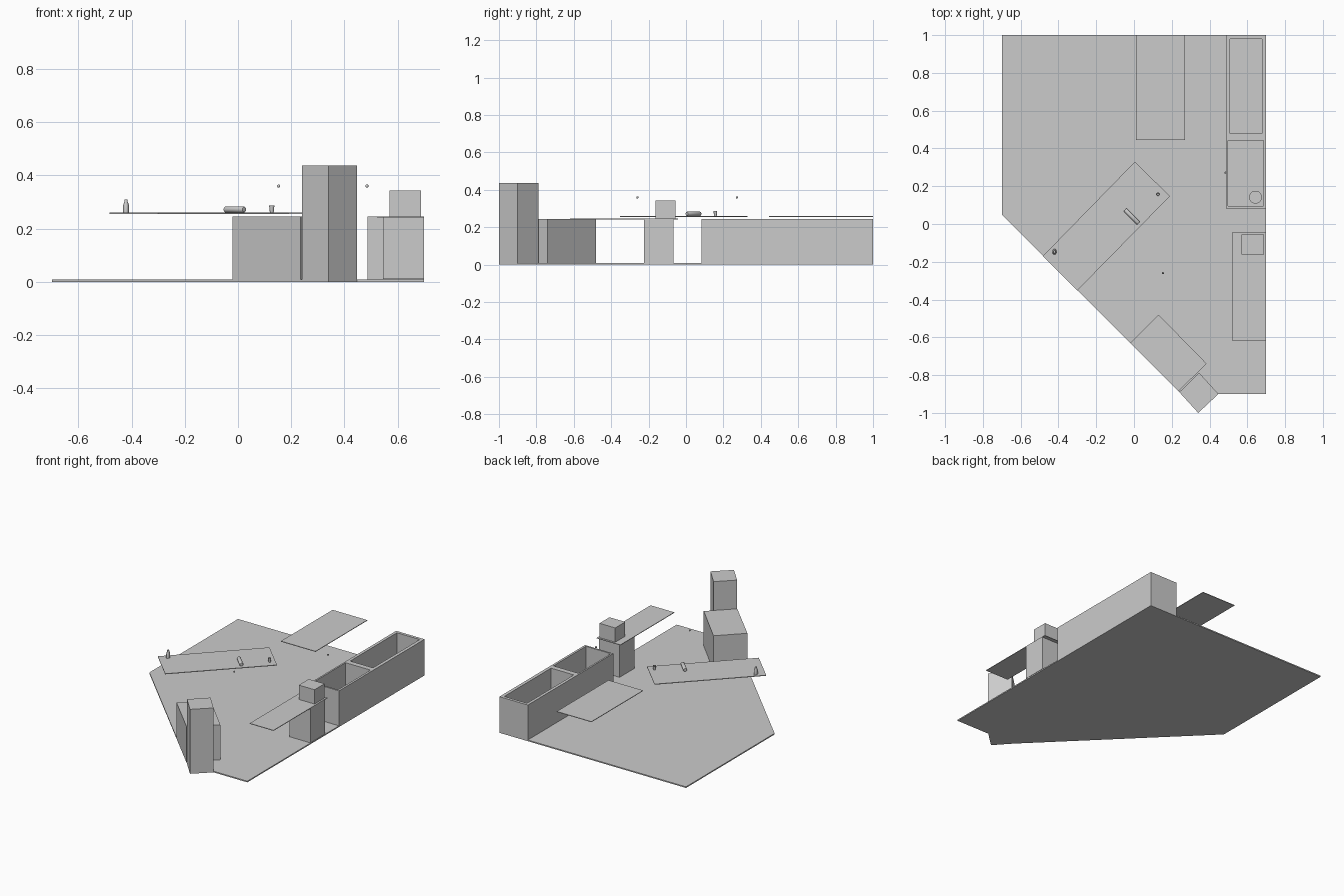
import bpy, bmesh, math
from mathutils import Vector

if "Cube" in bpy.data.objects:
    bpy.data.objects.remove(bpy.data.objects["Cube"])


def prism(name, outline, z0, z1):
    """Extrude a flat outline upward from z0 to z1."""
    bm = bmesh.new()
    face = bm.faces.new([bm.verts.new((x, y, z0)) for x, y in outline])
    ext = bmesh.ops.extrude_face_region(bm, geom=[face])["geom"]
    bmesh.ops.translate(bm, vec=(0, 0, z1 - z0),
                        verts=[v for v in ext if isinstance(v, bmesh.types.BMVert)])
    bmesh.ops.recalc_face_normals(bm, faces=bm.faces)
    mesh = bpy.data.meshes.new(name)
    bm.to_mesh(mesh)
    bm.free()
    ob = bpy.data.objects.new(name, mesh)
    bpy.context.collection.objects.link(ob)
    return ob


def block(name, x0, x1, y0, y1, z0, z1):
    return prism(name, [(x0, y0), (x1, y0), (x1, y1), (x0, y1)], z0, z1)


def lathe(name, profile, loc, rot=(0, 0, 0), n=16):
    """Turn a (radius, height) profile that starts and ends on the axis."""
    bm = bmesh.new()
    vs = [bm.verts.new((r, 0, z)) for r, z in profile]
    es = [bm.edges.new(p) for p in zip(vs, vs[1:])]
    bmesh.ops.spin(bm, geom=vs + es, axis=(0, 0, 1), cent=(0, 0, 0),
                   angle=math.tau, steps=n)
    bmesh.ops.remove_doubles(bm, verts=bm.verts, dist=1e-5)
    bmesh.ops.recalc_face_normals(bm, faces=bm.faces)
    mesh = bpy.data.meshes.new(name)
    bm.to_mesh(mesh)
    bm.free()
    ob = bpy.data.objects.new(name, mesh)
    ob.location, ob.rotation_euler = loc, rot
    bpy.context.collection.objects.link(ob)
    bpy.ops.object.select_all(action="DESELECT")
    ob.select_set(True)
    bpy.context.view_layer.objects.active = ob
    bpy.ops.object.shade_smooth_by_angle()
    return ob


# Floor with the cut-off front left corner
prism("floor", [(-0.70, 1.0), (-0.70, 0.05), (0.25, -0.90), (0.70, -0.90), (0.70, 1.0)], 0, 0.008)

# Long wall counter with two deep basins
counter = block("basin_counter", 0.487, 0.70, 0.083, 1.0, 0, 0.245)
for x0, x1, y0, y1 in [(0.507, 0.678, 0.478, 0.98), (0.498, 0.685, 0.095, 0.442)]:
    cutter = block("cutter", x0, x1, y0, y1, 0.015, 0.4)
    cutter.hide_render = True
    mod = counter.modifiers.new("basin", "BOOLEAN")
    mod.object, mod.operation, mod.solver = cutter, "DIFFERENCE", "EXACT"
    bpy.context.view_layer.objects.active = counter
    bpy.ops.object.modifier_apply(modifier=mod.name)
    bpy.data.objects.remove(cutter)
lathe("basin_pot", [(0, 0), (0.034, 0), (0.034, 0.06), (0, 0.06)], (0.643, 0.142, 0.015), n=24)

# Thin work tops
block("back_table_top", 0.01, 0.27, 0.445, 1.0, 0.256, 0.26)
prism("diagonal_table_top", [(0.005, 0.33), (-0.483, -0.17), (-0.30, -0.352), (0.19, 0.147)], 0.256, 0.26)
block("side_table_top", 0.522, 0.70, -0.62, -0.042, 0.242, 0.246)

# Side pedestal and the small appliance on it
block("side_pedestal", 0.545, 0.70, -0.225, -0.067, 0.01, 0.243)
block("small_appliance", 0.57, 0.688, -0.162, -0.055, 0.246, 0.343)

# Diagonal cabinet and tall cabinet at the front
prism("low_cabinet", [(0.13, -0.48), (-0.02, -0.63), (0.235, -0.885), (0.385, -0.74)], 0, 0.245)
prism("tall_cabinet", [(0.24, -0.89), (0.34, -1.0), (0.447, -0.90), (0.345, -0.788)], 0, 0.437)

# Small items on the diagonal table
lathe("cup", [(0, 0), (0.007, 0), (0.01, 0.027), (0.008, 0.027), (0.006, 0.004), (0, 0.004)],
      (0.127, 0.157, 0.26))
tilt = Vector((1, -1, 0)).to_track_quat("Z", "Y").to_euler()
lathe("lying_roll", [(0, -0.051), (0.01, -0.05), (0.012, -0.046), (0.012, 0.046), (0.01, 0.05), (0, 0.051)],
      (-0.012, 0.04, 0.272), tilt)
stand = lathe("bottle", [(0, 0), (0.011, 0), (0.011, 0.028), (0.006, 0.042), (0.005, 0.05), (0, 0.05)],
              (-0.421, -0.147, 0.26))
stand.scale.y = 1.4

# Tiny floating beads
for i, (x, y) in enumerate([(0.485, 0.272), (0.153, -0.26)]):
    arc = [(0.006 * math.sin(k * math.pi / 6), -0.006 * math.cos(k * math.pi / 6)) for k in range(7)]
    lathe(f"bead_{i + 1}", arc, (x, y, 0.36), n=12)
